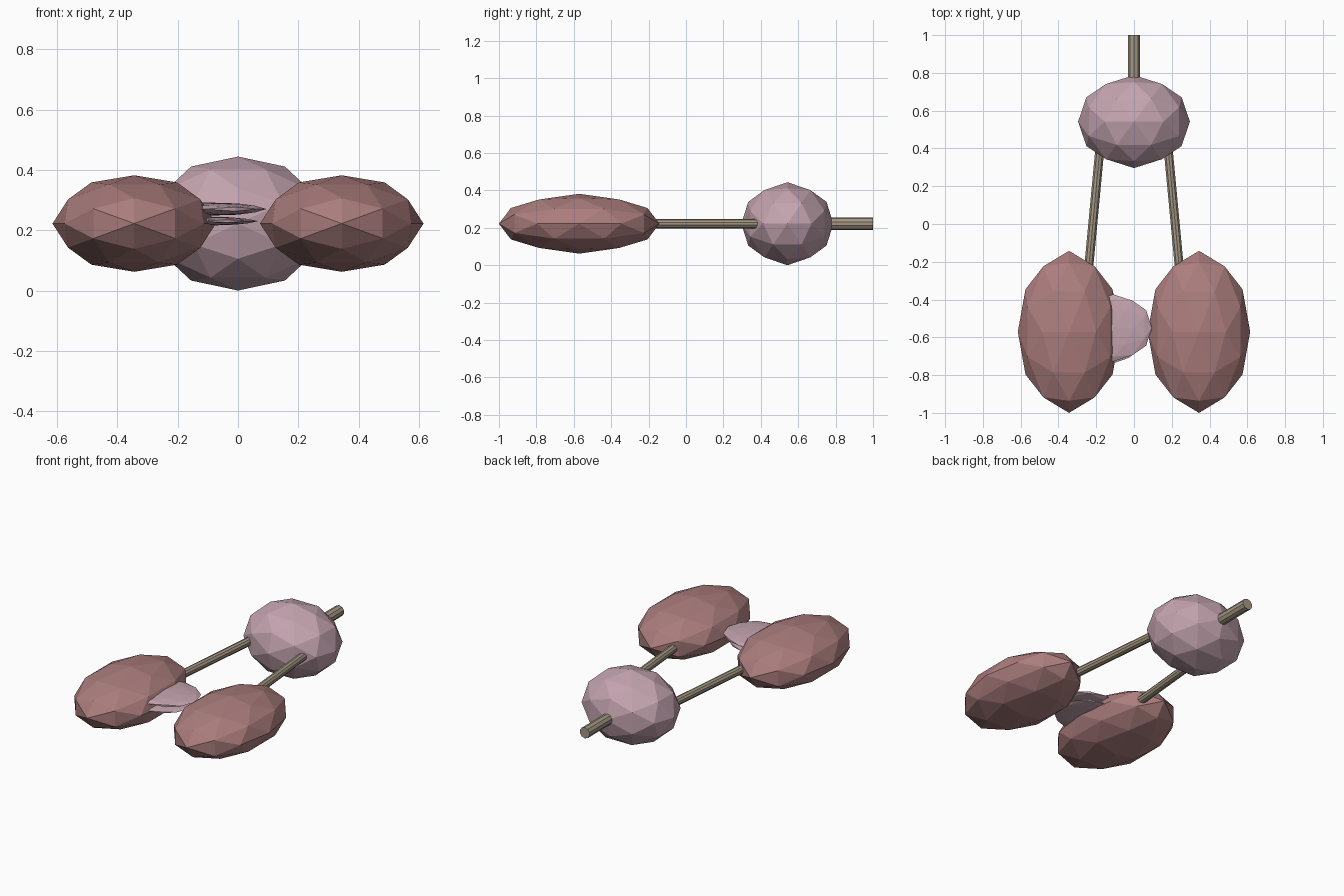
import bpy, bmesh
from mathutils import Vector
from itertools import combinations

if "Cube" in bpy.data.objects:
    bpy.data.objects.remove(bpy.data.objects["Cube"])

def mat(name, col):
    m = bpy.data.materials.new(name)
    m.diffuse_color = (*col, 1)
    m.use_nodes = True
    m.node_tree.nodes["Principled BSDF"].inputs["Base Color"].default_value = m.diffuse_color
    return m

rose = mat("dusty rose", (0.41, 0.205, 0.205))
mauve = mat("pale mauve", (0.55, 0.37, 0.43))
taupe = mat("taupe", (0.37, 0.31, 0.225))

# unit 80-face ball: icosahedron aligned to the axes, plus its edge midpoints
PHI = (1 + 5 ** 0.5) / 2
corners = [Vector(p) for a in (-1, 1) for b in (-PHI, PHI)
           for p in ((b, a, 0), (0, b, a), (a, 0, b))]
mids = [(p + q) for p, q in combinations(corners, 2) if (p - q).length < 2.1]
BALL = [v.normalized() for v in corners + mids]

def finish(name, bm, material):
    me = bpy.data.meshes.new(name)
    bm.to_mesh(me)
    bm.free()
    me.materials.append(material)
    ob = bpy.data.objects.new(name, me)
    bpy.context.collection.objects.link(ob)
    return ob

def ball(name, centre, radii, material):
    bm = bmesh.new()
    for v in BALL:
        bm.verts.new([c + r * x for c, r, x in zip(centre, radii, v)])
    bmesh.ops.convex_hull(bm, input=bm.verts[:])
    bmesh.ops.recalc_face_normals(bm, faces=bm.faces[:])
    return finish(name, bm, material)

def rod(name, a, b, radius, material, sides=10):
    a, b = Vector(a), Vector(b)
    bm = bmesh.new()
    bmesh.ops.create_cone(bm, cap_ends=True, segments=sides, radius1=radius,
                          radius2=radius, depth=(b - a).length)
    ob = finish(name, bm, material)
    ob.location = (a + b) / 2
    ob.rotation_euler = (b - a).to_track_quat('Z', 'Y').to_euler()
    return ob

Z = 0.222
# rear bulb and its stem
ball("rear_bulb", (0, 0.542, Z), (0.296, 0.246, Z), mauve)
rod("rear_stem", (0, 0.6, Z), (0, 1.0, Z), 0.034, taupe)

# mirrored front lobes and connecting rods
for side, s in (("left", -1), ("right", 1)):
    ball(side + "_lobe", (s * 0.344, -0.571, Z), (0.271, 0.429, 0.16), rose)
    rod(side + "_rod", (s * 0.176, 0.45, Z), (s * 0.252, -0.36, Z), 0.025, taupe)

# two thin stacked discs between the lobes
ball("upper_disc", (-0.11, -0.55, 0.27), (0.205, 0.178, 0.022), mauve)
ball("lower_disc", (-0.125, -0.565, 0.23), (0.192, 0.178, 0.015), mauve)
